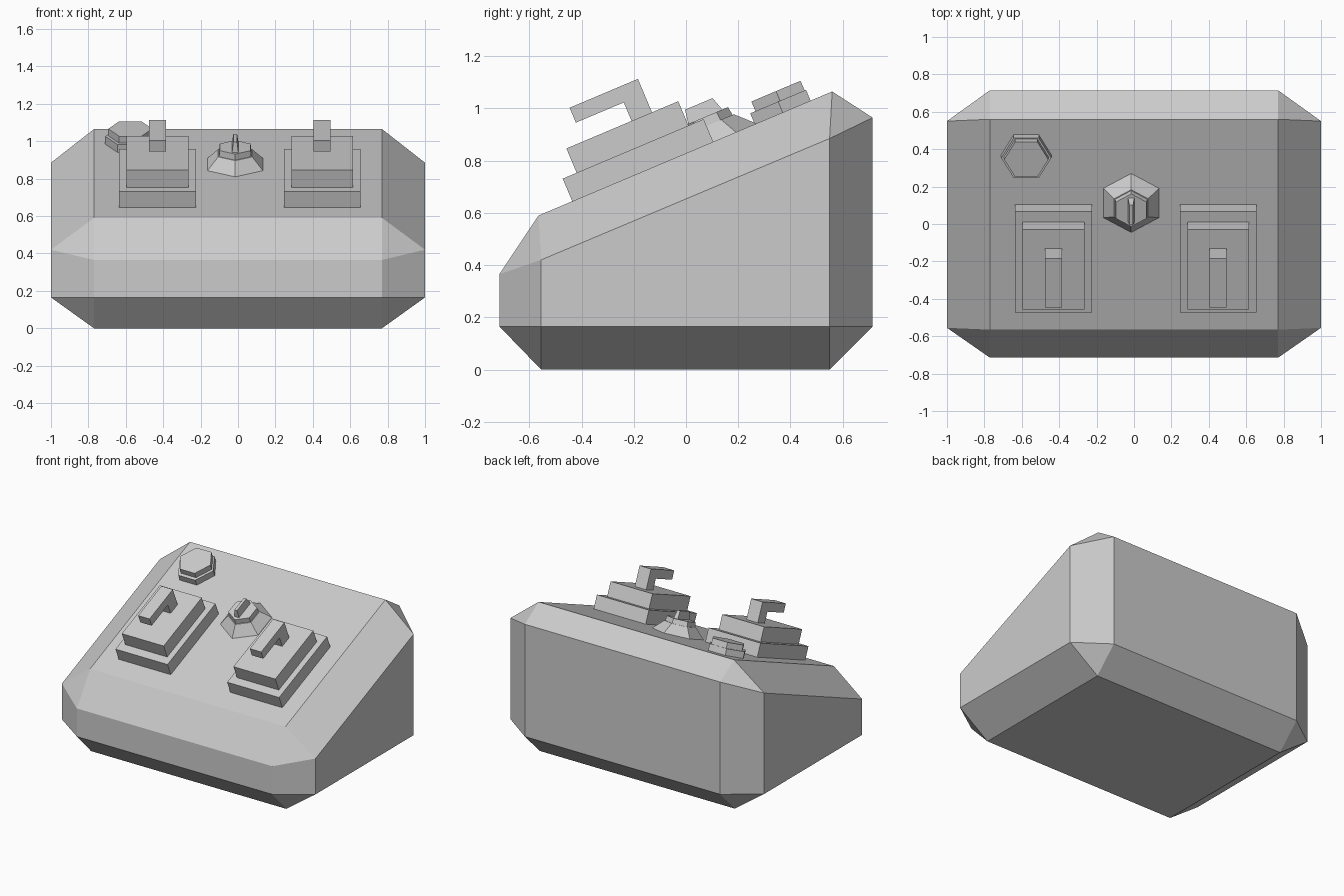
import bpy, bmesh, math
from mathutils import Matrix

if "Cube" in bpy.data.objects:
    bpy.data.objects.remove(bpy.data.objects["Cube"])

# Sloped panel frame: local x, y up the slope, z away from the panel
SLOPE = math.atan2(0.475, 1.125)
PANEL = Matrix.Translation((0, 0, 0.8286)) @ Matrix.Rotation(SLOPE, 4, 'X')


def finish(name, bm, matrix):
    bmesh.ops.recalc_face_normals(bm, faces=bm.faces)
    mesh = bpy.data.meshes.new(name)
    bm.to_mesh(mesh)
    bm.free()
    ob = bpy.data.objects.new(name, mesh)
    ob.matrix_world = matrix
    bpy.context.collection.objects.link(ob)
    return ob


def hull(name, points, matrix=PANEL):
    bm = bmesh.new()
    for p in points:
        bm.verts.new(p)
    bmesh.ops.convex_hull(bm, input=bm.verts)
    bmesh.ops.dissolve_limit(bm, angle_limit=0.01, verts=bm.verts, edges=bm.edges)
    return finish(name, bm, matrix)


def prism(name, profile, cx, width):
    """Extrude a (y, z) profile across x on the panel."""
    bm = bmesh.new()
    face = bm.faces.new([bm.verts.new((cx - width / 2, y, z)) for y, z in profile])
    out = bmesh.ops.extrude_face_region(bm, geom=[face])
    verts = [v for v in out['geom'] if isinstance(v, bmesh.types.BMVert)]
    bmesh.ops.translate(bm, vec=(width, 0, 0), verts=verts)
    return finish(name, bm, PANEL)


def block(name, cx, width, y0, y1, z0, z1):
    return prism(name, [(y0, z0), (y1, z0), (y1, z1), (y0, z1)], cx, width)


def hexagon(name, cx, cy, turn, rings):
    pts = [(cx + r * math.cos(turn + i * math.pi / 3),
            cy + r * math.sin(turn + i * math.pi / 3), z)
           for r, z in rings for i in range(6)]
    return hull(name, pts)


# Chamfered wedge body: the inset outlines of its six faces
outer = [(-0.555, 0), (0.55, 0), (0.715, 0.165), (0.715, 0.965),
         (0.56, 1.065), (-0.565, 0.59), (-0.715, 0.365), (-0.715, 0.165)]
side = [(-0.555, 0.165), (0.55, 0.165), (0.55, 0.885), (-0.555, 0.42)]
hull("body", [(s * x, y, z) for s in (-1, 1)
              for x, prof in ((0.77, outer), (1.0, side)) for y, z in prof],
     Matrix.Identity(4))

# Two stepped switches with hooked handles
handle = [(-0.343, 0.272), (-0.144, 0.272), (-0.144, 0.185),
          (-0.059, 0.185), (-0.059, 0.334), (-0.343, 0.334)]
for tag, cx in (("left", -0.43), ("right", 0.45)):
    block(f"switch_base_{tag}", cx, 0.41, -0.473, 0.113, -0.01, 0.094)
    block(f"switch_step_{tag}", cx, 0.33, -0.415, 0.05, 0.085, 0.195)
    prism(f"switch_handle_{tag}", handle, cx, 0.09)

# Hexagonal push button
hexagon("button_base", -0.576, 0.402, 0, [(0.134, -0.01), (0.134, 0.045)])
hexagon("button_cap", -0.576, 0.41, 0, [(0.118, 0.04), (0.118, 0.085)])

# Central dial: flared skirt, cap and pointer fin
KX, KY = -0.015, 0.122
hexagon("dial_skirt", KX, KY, math.pi / 6, [(0.176, -0.005), (0.105, 0.066)])
hexagon("dial_cap", KX, KY, math.pi / 6, [(0.1, 0.06), (0.095, 0.1)])
hull("dial_pointer", [(KX + s * w, y, z) for s in (-1, 1)
                      for w, y, z in ((0.018, 0.05, 0.09), (0.018, 0.196, 0.09),
                                      (0.01, 0.061, 0.155), (0.01, 0.176, 0.155))])
